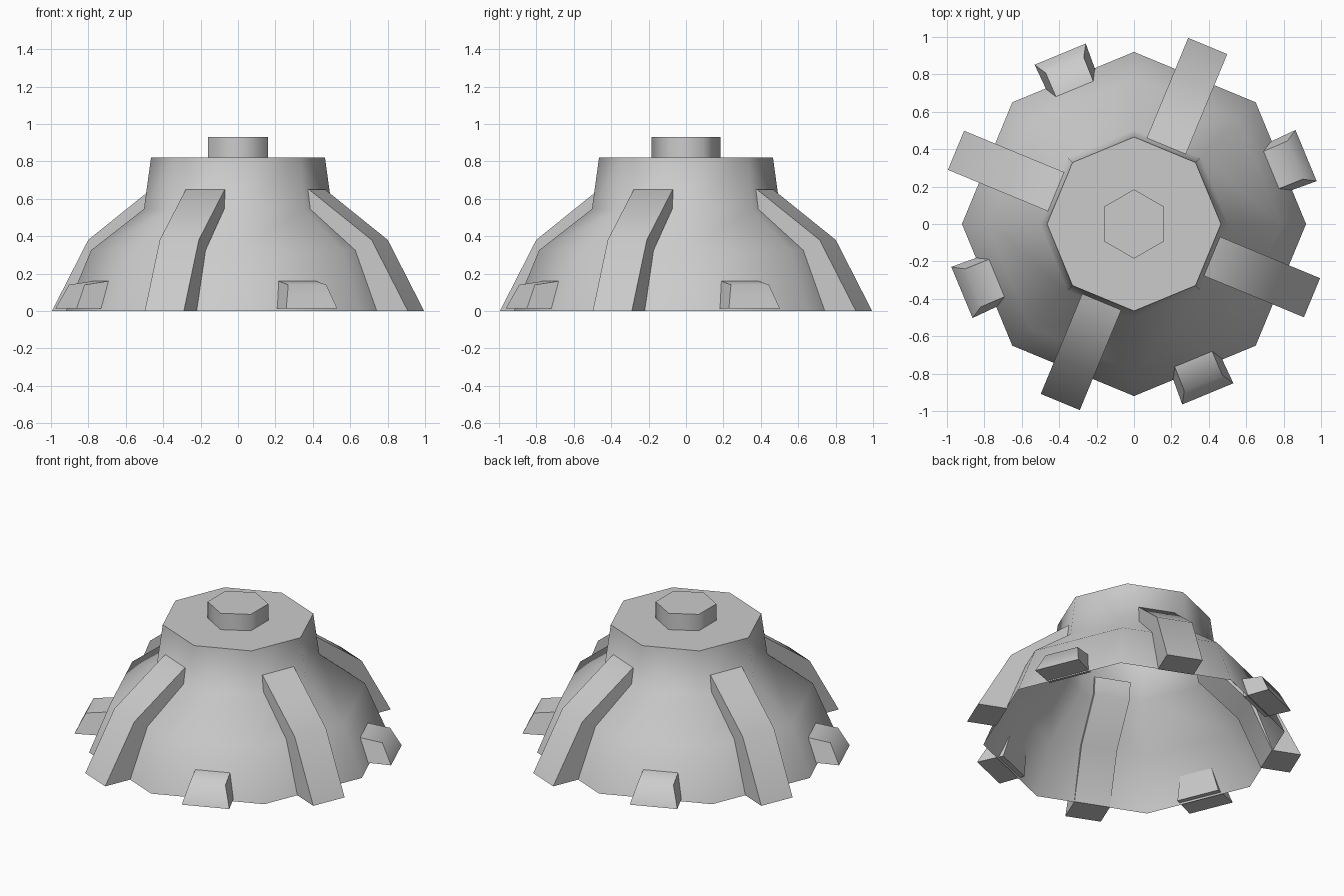
import bpy
import math
from mathutils import Matrix

if "Cube" in bpy.data.objects:
    bpy.data.objects.remove(bpy.data.objects["Cube"], do_unlink=True)

# One plain grey for everything
GREY = (0.6, 0.6, 0.6, 1.0)
mat = bpy.data.materials.new("plain_grey")
mat.use_nodes = True
mat.diffuse_color = GREY
bsdf = mat.node_tree.nodes["Principled BSDF"]
bsdf.inputs["Base Color"].default_value = GREY


def make_object(name, verts, faces, turn=0.0):
    """Build a mesh, turned about the z axis, with sharp rims kept."""
    mesh = bpy.data.meshes.new(name)
    mesh.from_pydata(verts, [], faces)
    mesh.transform(Matrix.Rotation(turn, 4, 'Z'))
    mesh.materials.append(mat)
    obj = bpy.data.objects.new(name, mesh)
    bpy.context.collection.objects.link(obj)
    bpy.ops.object.select_all(action='DESELECT')
    obj.select_set(True)
    bpy.context.view_layer.objects.active = obj
    bpy.ops.object.shade_smooth_by_angle(angle=math.radians(65))
    return obj


def lathe(name, profile, sides, start=0.0):
    """Revolve (radius, z) points, listed upward; close the top, leave the bottom open."""
    verts = [(r * math.cos(start + math.tau * i / sides),
              r * math.sin(start + math.tau * i / sides), z)
             for r, z in profile for i in range(sides)]
    faces = []
    for k in range(len(profile) - 1):
        for i in range(sides):
            j = (i + 1) % sides
            a, b = k * sides, (k + 1) * sides
            faces.append((a + i, a + j, b + j, b + i))
    last = (len(profile) - 1) * sides
    faces.append(tuple(range(last, last + sides)))
    return make_object(name, verts, faces)


def rib(name, turn):
    """Bent strap following the shell, in a radial plane along +x."""
    outer = [(1.03, 0.0), (0.82, 0.38), (0.457, 0.65)]
    inner = [(0.845, 0.0), (0.70, 0.32), (0.445, 0.535), (0.43, 0.65)]
    w = 0.113
    n, m = len(outer), len(inner)
    section = outer + inner[::-1]
    c = n + m
    verts = [(r, s * w, z) for s in (-1, 1) for r, z in section]
    faces = [(i, i + c, (i + 1) % c + c, (i + 1) % c) for i in range(c)]
    # Side walls, split into convex pieces between the strap's two edges
    side = [(0, 1, 5, 6), (1, 2, 4, 5), (2, 3, 4)]
    faces += side
    faces += [tuple(i + c for i in reversed(f)) for f in side]
    return make_object(name, verts, faces, turn)


def lug(name, turn, shift):
    """Small wedge block with flared outer and side walls."""
    # (radius, half width, z) for inner bottom, outer bottom, outer top, inner top
    rows = [(0.815, 0.14, 0.012), (0.99, 0.148, 0.012),
            (0.927, 0.11, 0.14), (0.787, 0.108, 0.16)]
    verts = [(r, shift + s * w, z) for s in (-1, 1) for r, w, z in rows]
    faces = [(0, 1, 2, 3), (7, 6, 5, 4)]
    faces += [(i, i + 4, (i + 1) % 4 + 4, (i + 1) % 4) for i in range(4)]
    return make_object(name, verts, faces, turn)


# Eight-sided open shell with a narrow neck and flat top
lathe("shell", [(0.92, 0.0), (0.785, 0.325), (0.503, 0.545), (0.465, 0.82)], 8)

# Hexagonal stud on top
lathe("top_stud", [(0.185, 0.815), (0.185, 0.93)], 6, math.pi / 2)

# Ribs and lugs alternate around the shell's flat sides
for k in range(4):
    rib(f"rib_{k + 1}", math.radians(67.5 + 90 * k))
    lug(f"lug_{k + 1}", math.radians(22.5 + 90 * k), 0.017 if k % 2 else -0.014)
